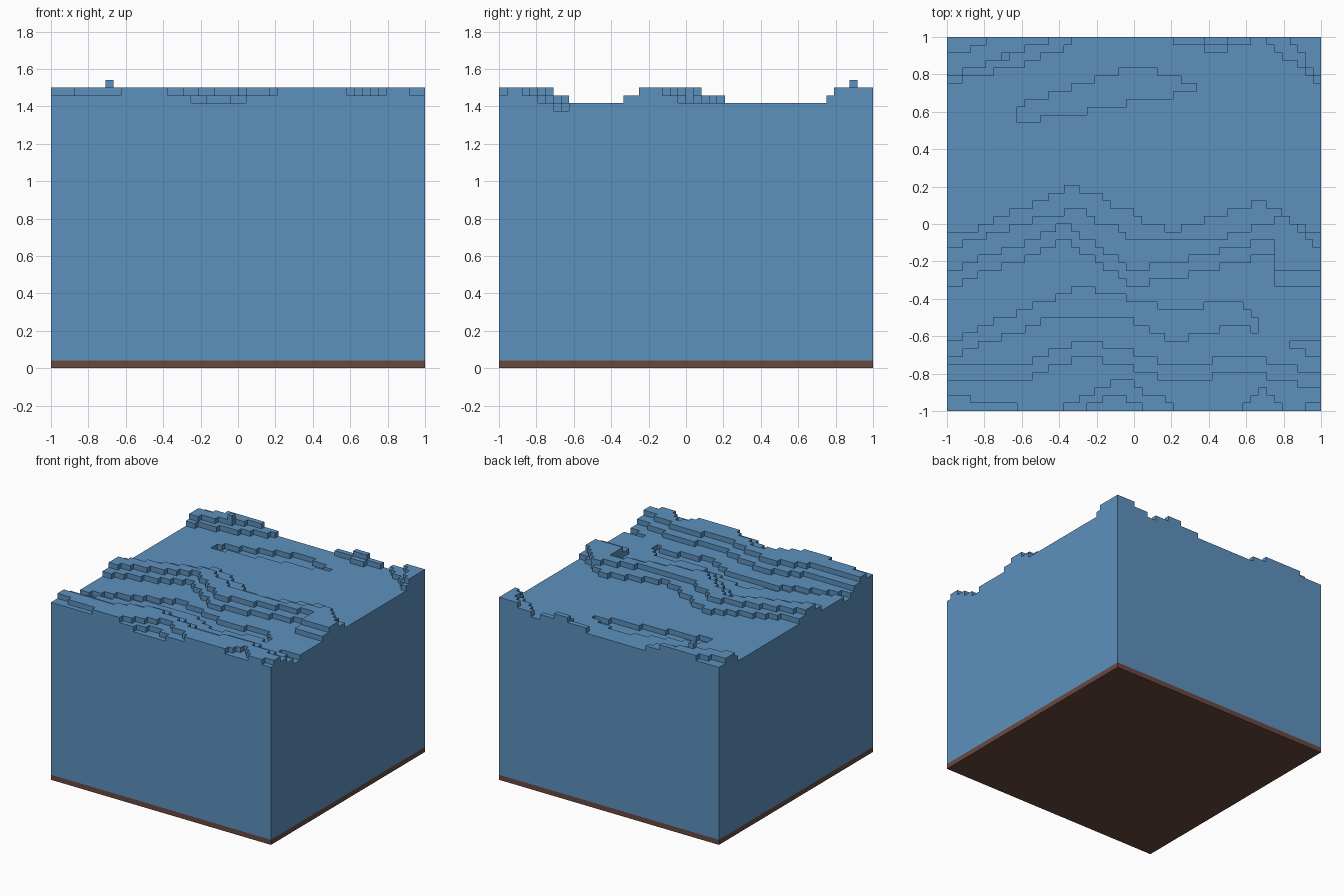
import bpy, bmesh

if "Cube" in bpy.data.objects:
    bpy.data.objects.remove(bpy.data.objects["Cube"], do_unlink=True)

N = 48            # cells per side
U = 2 / N         # cell size
BED = 1           # thickness of the bed in cells
BASE = 34         # lowest front level in cells


def material(name, rgb):
    m = bpy.data.materials.new(name)
    m.use_nodes = True
    m.diffuse_color = (*rgb, 1)
    m.node_tree.nodes["Principled BSDF"].inputs["Base Color"].default_value = (*rgb, 1)
    return m


water_blue = material("water_blue", (0.107, 0.283, 0.515))
bed_brown = material("bed_brown", (0.142, 0.066, 0.052))


def contour(*points, shift=0):
    """Row of a wavy contour line for every column, rounded to whole cells."""
    rows = []
    for i in range(N):
        left = [p for p in points if p[0] <= i] or [points[0]]
        right = [p for p in points if p[0] > i] or [left[-1]]
        (x0, y0), (x1, y1) = left[-1], right[0]
        t = (i - x0) / (x1 - x0) if x1 > x0 and i > x0 else 0
        rows.append(round(y0 + t * (y1 - y0)) + shift)
    return rows


# Key points (column, row) shared by two neighbouring steps
front_slope = [(9, 4), (17, 7), (22, 6), (28, 4), (38, 5), (47, 3)]
ridge_slope = [(0, 18), (8, 21), (15, 24), (23, 18), (28, 19), (41, 22), (42, 18)]

# Lines where the surface steps up, going from front to back
rises = [
    contour((16, 0), (21, 2), (26, 0)),
    contour((0, 2), (8, 0.6), (9, 0), (13, 0), (22, 4), (30, 0), (37, 0), (40, 3), (43, 0), (47, 1)),
    contour((0, 9), (7, 12), (17, 16), (28, 13), (37, 14), (41, 9)),
    contour(*ridge_slope, shift=-2),
    contour(*ridge_slope),
    contour((8, 39), (20, 43), (24, 44), (32, 42)),
    contour((0, 42), (11, 45), (17, 48), (27, 48), (34, 46), (40, 48), (47, 42)),
    contour((0, 43), (14, 48), (30, 48), (34, 47), (38, 48), (43, 48), (47, 43)),
]

# Lines where the surface steps down, going from front to back
falls = [
    contour(*front_slope),
    contour(*front_slope, shift=2),
    contour((0, 7), (13, 12), (23, 12), (28, 9), (37, 11), (47, 7)),
    contour((0, 21), (9, 24), (16, 26), (24, 22), (34, 22), (43, 25), (47, 21)),
    contour((2, 23), (16, 29), (28, 23), (40, 27), (46, 23)),
    contour((8, 39), (9, 37), (31, 41), (32, 42)),
    contour((2, 46), (5, 48)),
]


def level(i, j):
    if not (0 <= i < N and 0 <= j < N):
        return BED
    if (i, j) == (7, 45):      # single raised block
        return BASE + 3
    return BASE + sum(j >= r[i] for r in rises) - sum(j >= f[i] for f in falls)


def finish(name, bm, mat):
    me = bpy.data.meshes.new(name)
    bm.to_mesh(me)
    bm.free()
    me.materials.append(mat)
    bpy.context.collection.objects.link(bpy.data.objects.new(name, me))


# Water block: one top per cell and a wall at every step down
bm = bmesh.new()


def quad(points):
    bm.faces.new([bm.verts.new((x * U - 1, y * U - 1, z * U)) for x, y, z in points])


for i in range(N):
    for j in range(N):
        h = level(i, j)
        corners = [(i, j), (i + 1, j), (i + 1, j + 1), (i, j + 1)]
        quad([(x, y, h) for x, y in corners])
        for k, (di, dj) in enumerate([(0, -1), (1, 0), (0, 1), (-1, 0)]):
            low = level(i + di, j + dj)
            if low < h:
                a, b = corners[k], corners[(k + 1) % 4]
                quad([(*a, low), (*b, low), (*b, h), (*a, h)])
bmesh.ops.remove_doubles(bm, verts=bm.verts, dist=1e-4)
finish("water_block", bm, water_blue)

# Thin bed under the water
bm = bmesh.new()
bmesh.ops.create_cube(bm, size=1)
bmesh.ops.scale(bm, vec=(2, 2, BED * U), verts=bm.verts)
bmesh.ops.translate(bm, vec=(0, 0, BED * U / 2), verts=bm.verts)
finish("bed", bm, bed_brown)
